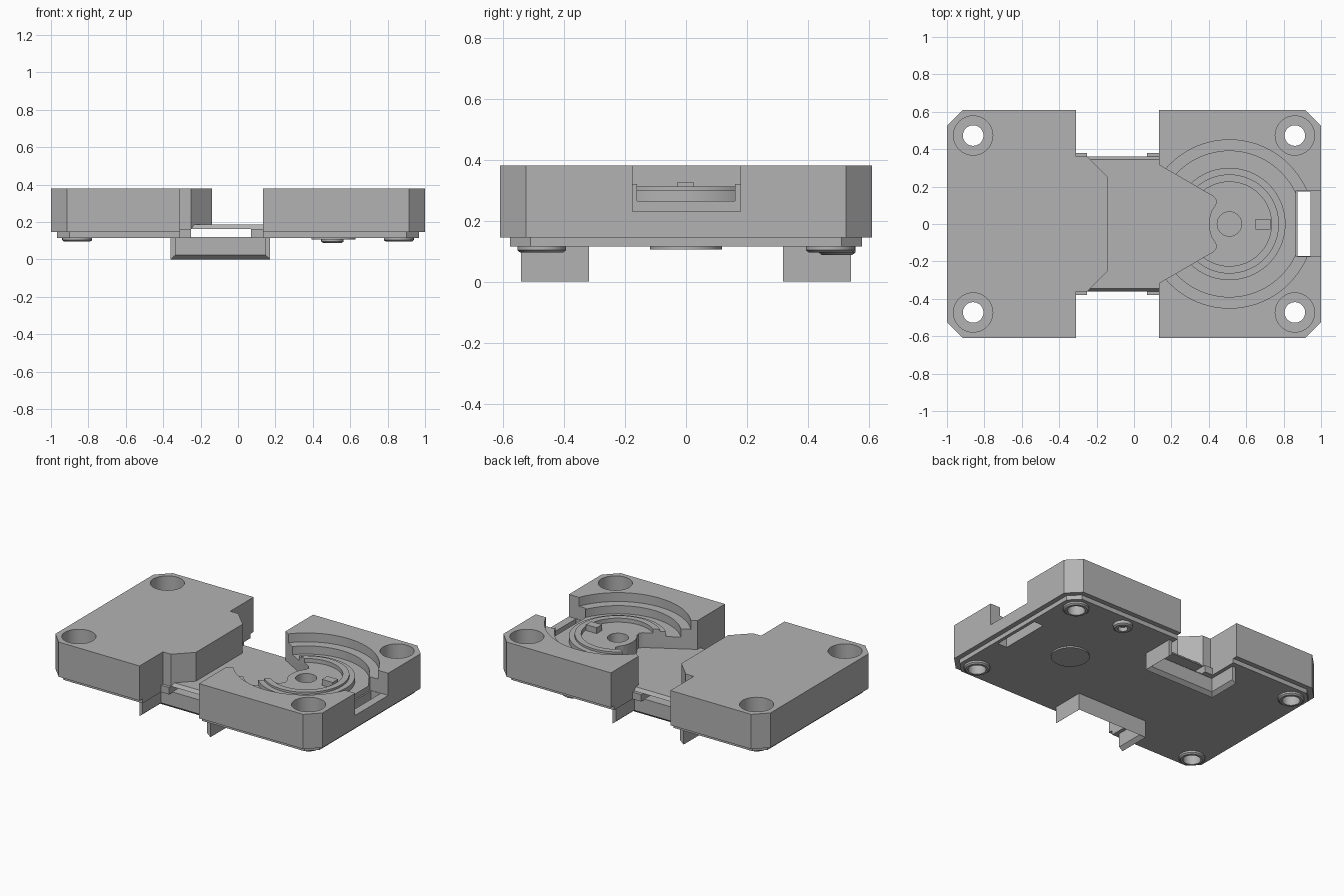
import bpy, bmesh, math
from mathutils import Vector

if "Cube" in bpy.data.objects:
    bpy.data.objects.remove(bpy.data.objects["Cube"])

grey = bpy.data.materials.new("plain_grey")
grey.use_nodes = True
grey.diffuse_color = (0.45, 0.45, 0.45, 1)
grey.node_tree.nodes["Principled BSDF"].inputs["Base Color"].default_value = (0.45, 0.45, 0.45, 1)


def finish(name, bm):
    bmesh.ops.recalc_face_normals(bm, faces=bm.faces)
    me = bpy.data.meshes.new(name)
    bm.to_mesh(me)
    bm.free()
    me.materials.append(grey)
    ob = bpy.data.objects.new(name, me)
    bpy.context.collection.objects.link(ob)
    return ob


def prism(name, outline, start, end):
    """Extrude a closed 3D outline, given as a function of the extrusion distance."""
    bm = bmesh.new()
    a, b = ([bm.verts.new(p) for p in outline(d)] for d in (start, end))
    n = len(a)
    bm.faces.new(a)
    bm.faces.new(b)
    for i in range(n):
        bm.faces.new((a[i], a[(i + 1) % n], b[(i + 1) % n], b[i]))
    return finish(name, bm)


def slab(name, half, z0, z1):
    """Flat plate from the +y half of its outline, mirrored across y."""
    pts = half + [(x, -y) for x, y in reversed(half) if y > 0]
    return prism(name, lambda z: [(x, y, z) for x, y in pts], z0, z1)


def box(name, x0, x1, y0, y1, z0, z1):
    pts = [(x0, y0), (x1, y0), (x1, y1), (x0, y1)]
    return prism(name, lambda z: [(x, y, z) for x, y in pts], z0, z1)


def lathe(name, profile, cx, cy, steps=48):
    """Spin a closed (radius, z) profile about a vertical axis."""
    bm = bmesh.new()
    vs = [bm.verts.new((cx + r, cy, z)) for r, z in profile]
    es = [bm.edges.new((vs[i], vs[(i + 1) % len(vs)])) for i in range(len(vs))]
    bmesh.ops.spin(bm, geom=vs + es, cent=(cx, cy, 0), axis=(0, 0, 1),
                   angle=math.tau, steps=steps, use_merge=True)
    bmesh.ops.remove_doubles(bm, verts=bm.verts, dist=1e-5)
    bmesh.ops.dissolve_degenerate(bm, dist=1e-6, edges=bm.edges)
    return finish(name, bm)


def cut(target, cutters):
    bpy.context.view_layer.objects.active = target
    for c in cutters:
        m = target.modifiers.new("cut", "BOOLEAN")
        m.operation, m.solver, m.object = "DIFFERENCE", "EXACT", c
        bpy.ops.object.modifier_apply(modifier=m.name)


# Main solids
left_block = slab("left_block", [(-0.14, 0.25), (-0.25, 0.36), (-0.31, 0.36), (-0.31, 0.61),
                                 (-0.915, 0.61), (-1, 0.525)], 0.145, 0.38)
right_block = slab("right_block", [(1, 0.525), (0.915, 0.61), (0.135, 0.61)], 0.145, 0.38)
base_plate = slab("base_plate", [(0.967, 0.51), (0.9, 0.577), (0.135, 0.577), (0.135, 0.38), (0.07, 0.38),
                                 (0.07, 0.345), (-0.25, 0.345), (-0.25, 0.38), (-0.31, 0.38),
                                 (-0.31, 0.577), (-0.9, 0.577), (-0.967, 0.51)], 0.115, 0.145)

# Bridge with sloped long edges, and the shoulders that carry it
rim = [(-0.36, 0.163), (-0.345, 0.185), (0.345, 0.185), (0.36, 0.163)]
prism("bridge", lambda x: [(x, y, z) for y, z in rim], -0.31, 0.136)
for name, x0, x1 in (("left_shoulder", -0.31, -0.25), ("right_shoulder", 0.07, 0.135)):
    box(name, x0, x1, -0.38, 0.38, 0.116, 0.162)

# Cutters: corner bolt holes, channel, dish, arm recess and end slot
corners = [(sx * 0.86, sy * 0.473) for sx in (-1, 1) for sy in (-1, 1)]
bolt_profile = [(0, 0.05), (0.055, 0.05), (0.055, 0.2), (0.105, 0.2), (0.105, 0.5), (0, 0.5)]
bolts = [lathe("bolt_cutter", bolt_profile, *c) for c in corners]
channel = box("channel_cutter", -0.25, 0.07, -0.7, 0.7, 0.119, 0.164)
dish = lathe("dish_cutter", [(0, 0.2), (0.065, 0.2), (0.065, 0.285), (0.225, 0.285), (0.225, 0.312),
                             (0.265, 0.312), (0.265, 0.298), (0.3, 0.298), (0.3, 0.265), (0.39, 0.265),
                             (0.39, 0.32), (0.45, 0.32), (0.45, 0.5), (0, 0.5)], 0.51, 0, 96)
arm = slab("arm_cutter", [(0.4, 0), (0.404, 0.035), (0.415, 0.07), (0.435, 0.1), (0.442, 0.125),
                          (0.425, 0.147), (0.135, 0.315), (0.1, 0.335)], 0.185, 0.5)
notch = box("notch_cutter", 0.865, 1.1, -0.175, 0.178, 0.23, 0.5)
slot = box("slot_cutter", 0.875, 0.945, -0.172, 0.175, 0.05, 0.5)

cut(left_block, bolts[:2] + [channel])
cut(right_block, bolts[2:] + [dish, arm, notch, slot])
cut(base_plate, bolts + [channel, slot])
for c in bolts + [channel, dish, arm, notch, slot]:
    bpy.data.objects.remove(c)

# Small stop on the dish
box("dish_stop", 0.65, 0.73, -0.03, 0.027, 0.28, 0.325)

# Feet, pin and hub under the base
for i, c in enumerate(corners):
    lathe(f"foot_{i + 1}", [(0.055, 0.116), (0.055, 0.095), (0.07, 0.095), (0.08, 0.103), (0.08, 0.116)], *c)
lathe("small_foot", [(0.03, 0.116), (0.03, 0.088), (0.05, 0.088), (0.06, 0.095), (0.06, 0.116)], 0.505, 0.495)
lathe("hub_disc", [(0, 0.116), (0, 0.105), (0.118, 0.105), (0.118, 0.116)], 0.51, 0)

# U-shaped clips with knife edges, one on each long side
blade = [(0, 0), (0, 0.117), (0.025, 0.117), (0.025, 0.022)]
for side, s in (("front", -1), ("back", 1)):
    prism(f"{side}_clip_wall", lambda x: [(x, s * (0.318 + t), z) for t, z in blade], -0.36, 0.172)
    prism(f"{side}_clip_left_wing", lambda y: [(0.172 - t, s * y, z) for t, z in blade], 0.318, 0.54)
    prism(f"{side}_clip_right_wing", lambda y: [(-0.36 + t, s * y, z) for t, z in blade], 0.318, 0.54)

# Smooth the round walls, keep every edge sharp
for ob in bpy.context.scene.objects:
    ob.select_set(ob.type == "MESH")
bpy.context.view_layer.objects.active = right_block
bpy.ops.object.shade_smooth_by_angle(angle=math.radians(30))
